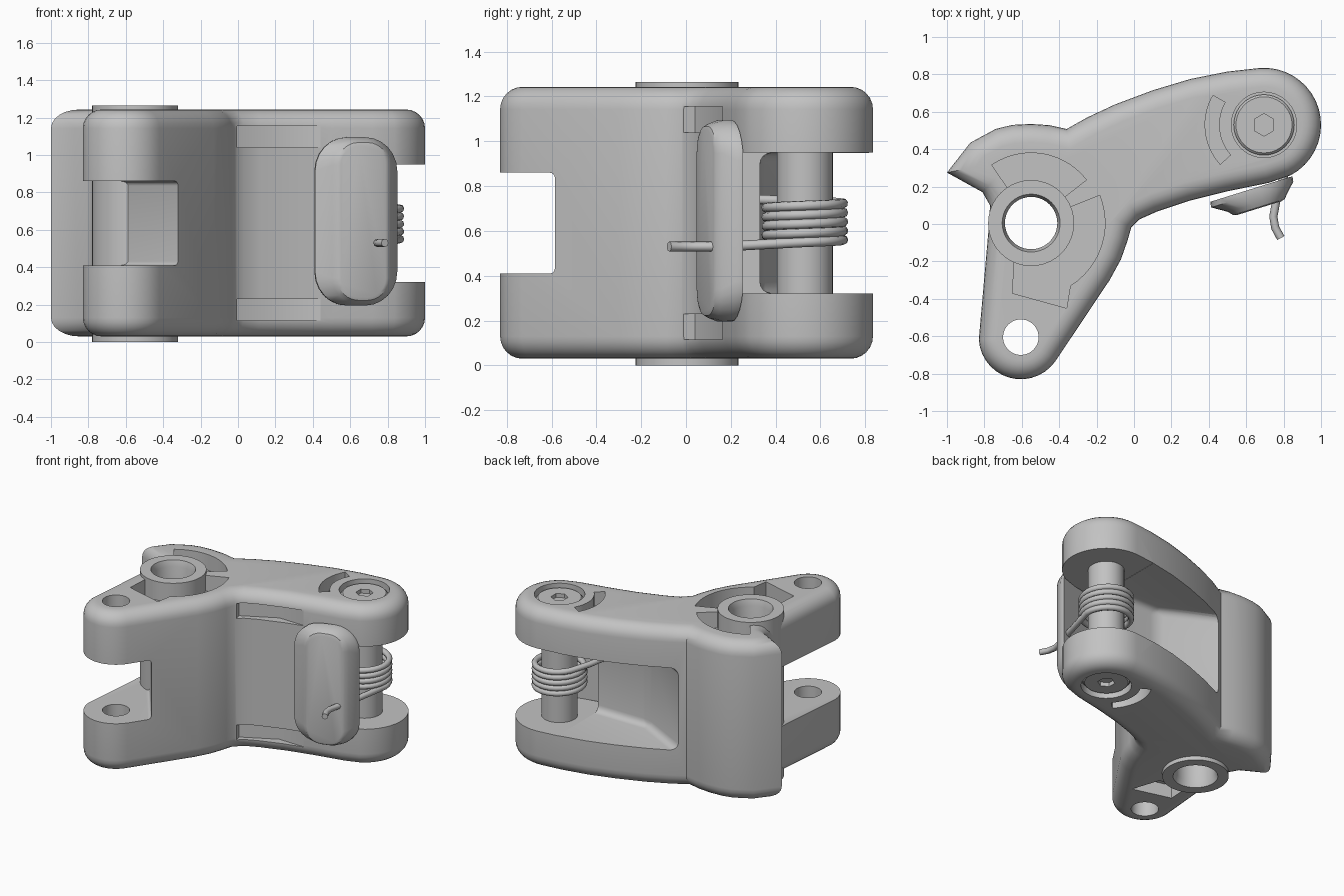
import bpy, bmesh
from math import cos, sin, pi, radians
from mathutils import Vector

if "Cube" in bpy.data.objects:
    bpy.data.objects.remove(bpy.data.objects["Cube"])

grey = bpy.data.materials.new("plain_grey")
grey.use_nodes = True
grey.diffuse_color = (0.54, 0.54, 0.54, 1)
grey.node_tree.nodes["Principled BSDF"].inputs["Base Color"].default_value = (0.54, 0.54, 0.54, 1)

BOSS, PIN, FORK = (-0.55, 0.005), (0.695, 0.53), (-0.605, -0.605)
BOTTOM, TOP = 0.03, 1.243


def arc(c, r, a0, a1, n):
    steps = [radians(a0 + (a1 - a0) * i / n) for i in range(n + 1)]
    return [(c[0] + r * cos(a), c[1] + r * sin(a)) for a in steps]


def circle(c, r, n=40):
    return arc(c, r, 0, 360, n)[:-1]


def sector(c, r0, r1, a0, a1, n=14):
    return arc(c, r1, a0, a1, n) + arc(c, r0, a1, a0, n)


def volume(mesh):
    bm = bmesh.new()
    bm.from_mesh(mesh)
    v = bm.calc_volume(signed=True)
    bm.free()
    return v


def finish(name, bm):
    bmesh.ops.recalc_face_normals(bm, faces=bm.faces)
    if bm.calc_volume(signed=True) < 0:
        bmesh.ops.reverse_faces(bm, faces=bm.faces)
    mesh = bpy.data.meshes.new(name)
    bm.to_mesh(mesh)
    bm.free()
    mesh.materials.append(grey)
    obj = bpy.data.objects.new(name, mesh)
    bpy.context.collection.objects.link(obj)
    return obj


def skin(name, loops, closed=False):
    """Bridge rings of points; cap the ends unless the rings close on themselves."""
    bm = bmesh.new()
    rings = [[bm.verts.new(p) for p in loop] for loop in loops]
    pairs = list(zip(rings, rings[1:])) + ([(rings[-1], rings[0])] if closed else [])
    for a, b in pairs:
        for i in range(len(a)):
            j = (i + 1) % len(a)
            bm.faces.new((a[i], a[j], b[j], b[i]))
    if not closed:
        bm.faces.new(rings[0])
        bm.faces.new(rings[-1])
    return finish(name, bm)


def prism(name, pts, z0, z1, bevel=0):
    obj = skin(name, [[(x, y, z) for x, y in pts] for z in (z0, z1)])
    if bevel:
        bm = bmesh.new()
        bm.from_mesh(obj.data)
        bmesh.ops.bevel(bm, geom=bm.edges[:], offset=bevel, segments=4,
                        profile=0.5, affect='EDGES')
        bm.to_mesh(obj.data)
        bm.free()
    return obj


def lathe(name, c, profile, closed=False, n=40):
    return skin(name, [[(x, y, z) for x, y in circle(c, r, n)] for r, z in profile], closed)


def activate(obj):
    bpy.ops.object.select_all(action='DESELECT')
    obj.select_set(True)
    bpy.context.view_layer.objects.active = obj


def cut(obj, cutter):
    """Subtract the cutter, keeping the first solver result that is a sound solid."""
    cutter.hide_render = True
    before = volume(obj.data)
    mod = obj.modifiers.new("cut", 'BOOLEAN')
    mod.operation, mod.object = 'DIFFERENCE', cutter
    for solver in ('EXACT', 'MANIFOLD', 'FLOAT'):
        mod.solver = solver
        bpy.context.view_layer.update()
        evaluated = obj.evaluated_get(bpy.context.evaluated_depsgraph_get())
        mesh = bpy.data.meshes.new_from_object(evaluated)
        if 0.5 * before < volume(mesh) < before:
            obj.data = mesh
            break
    obj.modifiers.clear()
    bpy.data.objects.remove(cutter)


def smooth(obj, angle=35):
    activate(obj)
    bpy.ops.object.shade_smooth_by_angle(angle=radians(angle))


def inset(pts, d):
    """Move a counter-clockwise outline inward by d with mitred corners."""
    out = []
    for i, p in enumerate(pts):
        p = Vector(p)
        a = (p - Vector(pts[i - 1])).normalized()
        b = (Vector(pts[(i + 1) % len(pts)]) - p).normalized()
        na, nb = Vector((-a.y, a.x)), Vector((-b.y, b.x))
        out.append(p + (na + nb) * (d / (1 + na.dot(nb))))
    return out


# Lever body: plan outline with rounded upper and lower rims
outline = [(-1.0, 0.275), (-0.81, 0.17), (-0.77, 0.1), (-0.775, 0)]
outline += arc(FORK, 0.225, 183, 325, 14)
outline += [(-0.13, -0.3), (-0.07, -0.19), (-0.035, -0.09), (-0.015, -0.02), (0.03, 0.025),
            (0.12, 0.065), (0.3, 0.125), (0.5, 0.175), (0.72, 0.22)]
outline += arc(PIN, 0.305, -62, 94, 18)
outline += [(0.5, 0.815), (0.3, 0.775), (0.1, 0.715), (-0.1, 0.64), (-0.25, 0.57), (-0.36, 0.508),
            (-0.45, 0.528), (-0.55, 0.535), (-0.65, 0.53), (-0.74, 0.508), (-0.875, 0.435)]
R, N = 0.1, 6
low = [(R * (1 - sin(k * pi / 2 / N)), BOTTOM + R * (1 - cos(k * pi / 2 / N))) for k in range(N + 1)]
rim = low + [(d, TOP + BOTTOM - z) for d, z in reversed(low)]
body = skin("lever_body", [[(p.x, p.y, z) for p in inset(outline, d)] for d, z in rim])

# Fork slot, rear pocket and spring gap
cut(body, prism("fork_slot", [(-0.31, -0.6), (-0.765, 0.02), (-1.1, -0.1), (-1.1, -1.2),
                              (0.1, -1.2), (0.1, -0.6)], 0.41, 0.86, 0.025))
cut(body, prism("rear_pocket", [(1.4, 0.33), (1.4, 1.2), (-0.5, 1.2), (-0.34, 0.55),
                                (0.08, 0.33)], 0.322, 0.948, 0.05))
cut(body, prism("spring_gap", [(0.51, 0.1), (1.4, 0.1), (1.4, 1.2), (0.51, 1.2)], 0.32, 0.95))

# Through holes
cut(body, prism("boss_bore", circle(BOSS, 0.19), -0.2, 1.5))
cut(body, prism("fork_bore", circle(FORK, 0.095), -0.2, 1.5))

# Sunken areas in the upper and lower faces
foot = [(-0.36, -0.45), (-0.65, -0.37), (-0.64, -0.2)]
side = arc(BOSS, 0.395, -58, 22, 12)
cut(body, prism("rear_recess", sector(BOSS, 0.21, 0.375, 38, 124), TOP - 0.12, 1.5))
cut(body, prism("side_recess", foot[::-1] + side + arc(BOSS, 0.21, 22, -100, 14), TOP - 0.12, 1.5))
cut(body, prism("foot_recess", foot + [(-0.43, -0.24)], -0.2, BOTTOM + 0.1))
for z0, z1, s0, s1 in ((1.19, 1.5, 1.14, 1.5), (-0.2, 0.085, -0.2, 0.13)):
    cut(body, prism("head_seat", circle(PIN, 0.175), z0, z1))
    cut(body, prism("arc_slot", sector(PIN, 0.24, 0.315, 150, 222), s0, s1))

# Grooves in the front face
for z0, z1 in ((1.04, 1.155), (0.115, 0.23)):
    cut(body, prism("front_groove", [(0.02, -0.1), (0.5, 0), (0.44, 0.165), (0.23, 0.17),
                                     (-0.02, 0.04)], z0, z1))
smooth(body)

# Pivot bushing
smooth(lathe("pivot_bushing", BOSS, [(0.23, 0), (0.23, 1.265), (0.155, 1.265), (0.14, 1.22),
                                     (0.14, 0.045), (0.155, 0)], closed=True))

# Pin with hexagonal sockets at both ends
pin = lathe("hinge_pin", PIN, [(0.15, 0.055), (0.162, 0.067), (0.162, 0.11), (0.125, 0.12),
                               (0.125, 1.16), (0.162, 1.17), (0.162, 1.208), (0.15, 1.22)])
for z0, z1 in ((1.15, 1.4), (-0.2, 0.12)):
    cut(pin, prism("hex_socket", arc(PIN, 0.06, 30, 330, 5), z0, z1))
smooth(pin)

# Raised pad on the front face
u, n, mid = Vector((0.955, 0.297, 0)), Vector((0.297, -0.955, 0)), Vector((0.67, 0.085, 0.645))


def pad_ring(hw, hh, r, depth, shift):
    ring = []
    for k, (sx, sz) in enumerate(((1, 1), (-1, 1), (-1, -1), (1, -1))):
        for x, z in arc((sx * (hw - r), sz * (hh - r)), r, 90 * k, 90 * k + 90, 6):
            ring.append(mid + u * (x + shift) - n * depth + Vector((0, 0, z)))
    return ring


smooth(skin("front_pad", [pad_ring(0.125, 0.405, 0.1, 0, 0), pad_ring(0.145, 0.422, 0.12, 0.006, 0),
                          pad_ring(0.165, 0.435, 0.135, 0.03, 0),
                          pad_ring(0.23, 0.45, 0.18, 0.08, -0.015),
                          pad_ring(0.23, 0.45, 0.18, 0.11, -0.01)]))

# Coil spring with two straight ends
turns = 4 + 150 / 360
steps = 120
path = [(0.785, -0.075, 0.53), (0.755, -0.02, 0.53), (0.745, 0.04, 0.53), (0.76, 0.12, 0.53),
        (0.8, 0.25, 0.535)]
for i in range(steps + 1):
    a = 2 * pi * turns * i / steps
    path.append((PIN[0] + 0.172 * cos(a), PIN[1] + 0.172 * sin(a), 0.55 + 0.18 * i / steps))
path += [(0.49, 0.46, 0.735), (0.46, 0.33, 0.74)]
curve = bpy.data.curves.new("coil_spring", 'CURVE')
curve.dimensions = '3D'
curve.bevel_depth, curve.bevel_resolution, curve.use_fill_caps = 0.022, 2, True
spline = curve.splines.new('POLY')
spline.points.add(len(path) - 1)
for point, co in zip(spline.points, path):
    point.co = (*co, 1)
curve.materials.append(grey)
spring = bpy.data.objects.new("coil_spring", curve)
bpy.context.collection.objects.link(spring)
activate(spring)
bpy.ops.object.convert(target='MESH')
smooth(bpy.context.view_layer.objects.active, 50)
